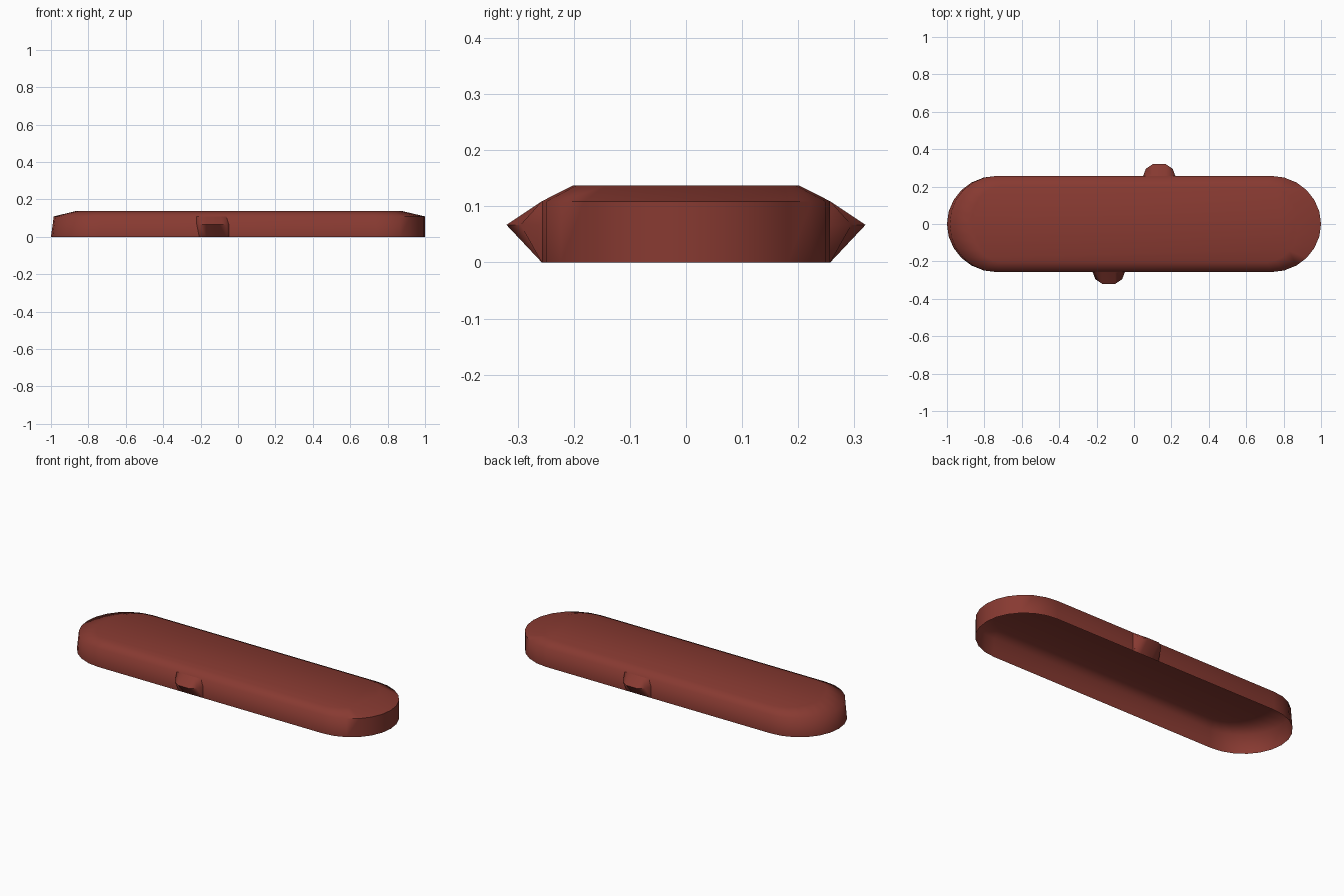
import bpy, bmesh, math

if "Cube" in bpy.data.objects:
    bpy.data.objects.remove(bpy.data.objects["Cube"])

red = bpy.data.materials.new("brick red")
red.diffuse_color = (0.245, 0.042, 0.031, 1)
red.use_nodes = True
red.node_tree.nodes["Principled BSDF"].inputs["Base Color"].default_value = red.diffuse_color


def finish(bm, name):
    bmesh.ops.recalc_face_normals(bm, faces=bm.faces)
    me = bpy.data.meshes.new(name)
    bm.to_mesh(me)
    bm.free()
    me.materials.append(red)
    ob = bpy.data.objects.new(name, me)
    bpy.context.collection.objects.link(ob)
    bpy.ops.object.select_all(action='DESELECT')
    ob.select_set(True)
    bpy.context.view_layer.objects.active = ob
    bpy.ops.object.shade_smooth_by_angle(angle=math.radians(70))
    return ob


def stadium(left, right, half_y, straight, z, n=12):
    """Rounded-end outline, with separate reach for the two ends."""
    pts = []
    for side, reach in ((1, right), (-1, left)):
        for i in range(n + 1):
            a = -math.pi / 2 + math.pi * i / n
            pts.append((side * (straight + (reach - straight) * math.cos(a)),
                        side * half_y * math.sin(a), z))
    return pts


# Open-bottomed tray shell: wall, sloped shoulder, flat top
bm = bmesh.new()
rings = [[bm.verts.new(p) for p in stadium(*args)] for args in (
    (1.0, 1.0, 0.257, 0.735, 0.0),
    (0.985, 1.0, 0.257, 0.735, 0.109),
    (0.87, 0.88, 0.202, 0.71, 0.137))]
for lo, hi in zip(rings, rings[1:]):
    for i in range(len(lo)):
        j = (i + 1) % len(lo)
        bm.faces.new((lo[i], lo[j], hi[j], hi[i]))
bm.faces.new(rings[-1])
finish(bm, "shell")

# Side catches: half-round bumps that taper back to the wall above and below
outline = [(-0.086, 0.257), (-0.072, 0.295), (-0.035, 0.32),
           (0.035, 0.32), (0.072, 0.295), (0.086, 0.257)]
for s, name in ((1, "back_catch"), (-1, "front_catch")):
    bm = bmesh.new()
    rows = [[bm.verts.new((s * (0.135 + x), s * (y if mid else 0.257), z))
             for x, y in outline]
            for z, mid in ((0.0, False), (0.067, True), (0.109, False))]
    for lo, hi in zip(rows, rows[1:]):
        for i in range(len(outline) - 1):
            bm.faces.new((lo[i], lo[i + 1], hi[i + 1], hi[i]))
    bmesh.ops.recalc_face_normals(bm, faces=bm.faces)
    if sum(f.normal.y * s for f in bm.faces) < 0:
        bmesh.ops.reverse_faces(bm, faces=bm.faces)
    finish(bm, name)
